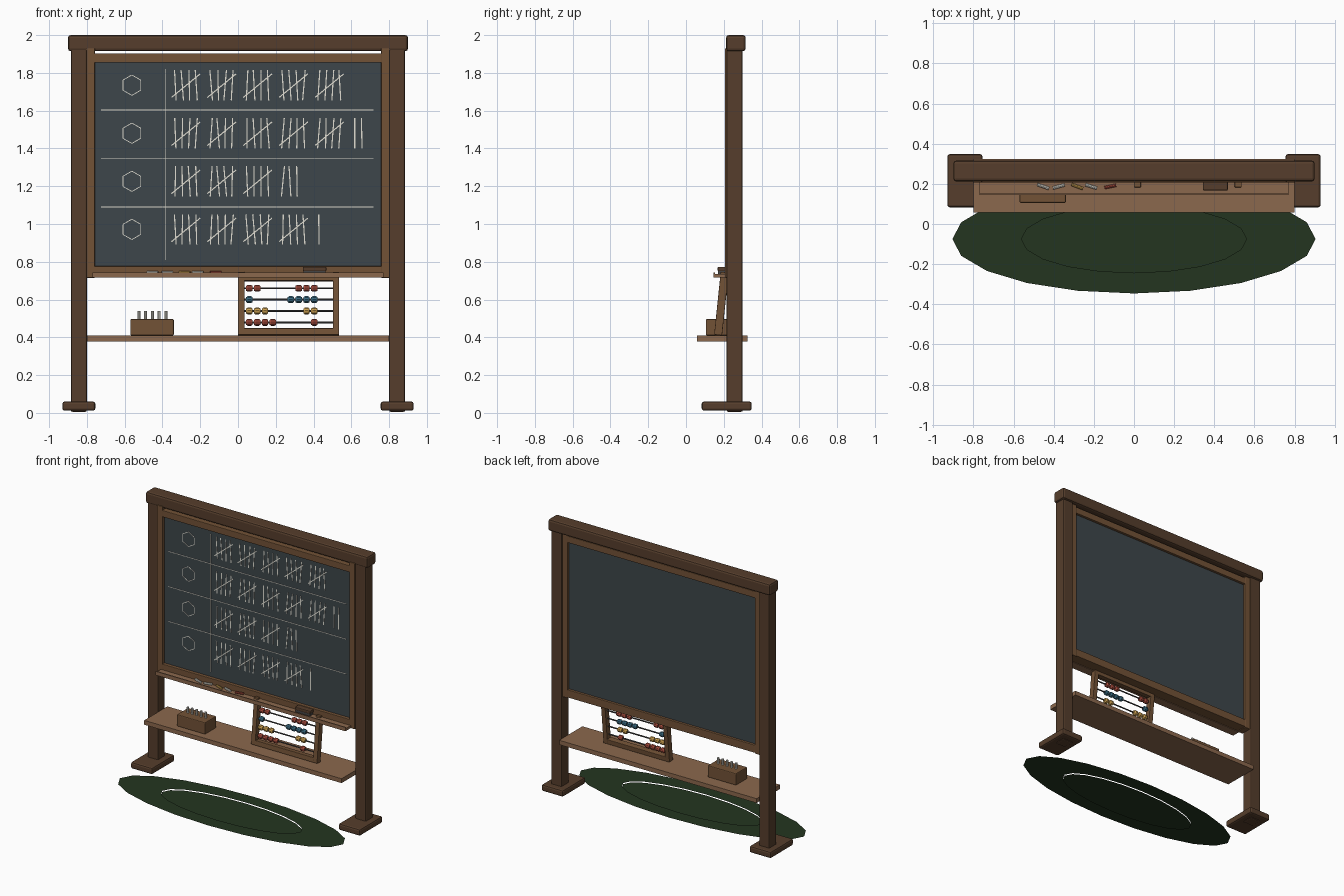
import bpy, bmesh, math, random
from mathutils import Matrix, Vector

if "Cube" in bpy.data.objects:
    bpy.data.objects.remove(bpy.data.objects["Cube"])

random.seed(4)


def material(name, r, g, b):
    m = bpy.data.materials.new(name)
    m.diffuse_color = (r, g, b, 1)
    m.use_nodes = True
    m.node_tree.nodes["Principled BSDF"].inputs["Base Color"].default_value = m.diffuse_color
    return m


DARK = material("dark_wood", .093, .048, .025)
MID = material("frame_wood", .17, .085, .037)
LIGHT = material("shelf_wood", .26, .14, .075)
SLATE = material("slate", .048, .061, .069)
GREEN = material("mat_green", .017, .036, .014)
CHALK = material("white_chalk", .75, .73, .65)
RED = material("red", .38, .07, .045)
BLUE = material("blue", .04, .14, .21)
YELLOW = material("yellow", .6, .35, .08)
METAL = material("rod_dark", .06, .06, .06)


def finish(name, bm, mat, matrix=Matrix()):
    bmesh.ops.recalc_face_normals(bm, faces=bm.faces)
    me = bpy.data.meshes.new(name)
    bm.to_mesh(me)
    bm.free()
    me.materials.append(mat)
    ob = bpy.data.objects.new(name, me)
    ob.matrix_world = matrix
    bpy.context.collection.objects.link(ob)
    return ob


def box(name, x, y, z, mat, bevel=0, matrix=Matrix()):
    """Box from (min, max) ranges, with optional bevelled edges."""
    bm = bmesh.new()
    size = Matrix.Diagonal((x[1] - x[0], y[1] - y[0], z[1] - z[0], 1))
    mid = Matrix.Translation((sum(x) / 2, sum(y) / 2, sum(z) / 2))
    bmesh.ops.create_cube(bm, size=1, matrix=mid @ size)
    if bevel:
        bmesh.ops.bevel(bm, geom=bm.edges[:], offset=bevel, segments=2,
                        profile=.5, affect='EDGES')
    return finish(name, bm, mat, matrix)


def stick(name, p, q, r, mat, sides=8, matrix=Matrix()):
    """Cylinder between two points."""
    p, q = Vector(p), Vector(q)
    rot = (q - p).to_track_quat('Z', 'Y').to_matrix().to_4x4()
    bm = bmesh.new()
    bmesh.ops.create_cone(bm, cap_ends=True, segments=sides, radius1=r, radius2=r,
                          depth=(q - p).length,
                          matrix=Matrix.Translation((p + q) / 2) @ rot)
    return finish(name, bm, mat, matrix)


# Posts, feet and frame stiles on both sides
for s, side in ((-1, "left"), (1, "right")):
    def span(a, b):
        return sorted((s * a, s * b))
    box(side + "_post", span(.80, .885), (.215, .30), (.006, 1.93), DARK, .008)
    box(side + "_foot", span(.755, .93), (.083, .348), (.012, .06), DARK, .012)
    box(side + "_frame_stile", span(.758, .802), (.206, .288), (.715, 1.93), MID, .003)

# Top beam, rails and slate
box("top_beam", (-.90, .90), (.212, .316), (1.915, 2.0), DARK, .014)
box("top_rail", (-.76, .76), (.206, .288), (1.855, 1.903), MID, .003)
box("bottom_rail", (-.76, .76), (.206, .288), (.72, .777), MID, .003)
BOARD_Y = .23
box("slate_board", (-.765, .765), (BOARD_Y, .27), (.77, 1.86), SLATE)

# Chalk tray and lower shelf
box("chalk_tray", (-.77, .77), (.145, .21), (.716, .735), LIGHT)
box("tray_lip", (-.77, .77), (.145, .153), (.735, .744), LIGHT)
box("lower_shelf", (-.80, .80), (.057, .325), (.378, .41), LIGHT)

# Chalk marks: ruled lines, six-sided tokens, tally strokes
marks = bmesh.new()


def stroke(x0, z0, x1, z1, w=.005):
    d = Vector((x1 - x0, 0, z1 - z0))
    m = (Matrix.Translation(((x0 + x1) / 2, BOARD_Y - .001, (z0 + z1) / 2))
         @ Matrix.Rotation(-math.atan2(d.z, d.x), 4, 'Y')
         @ Matrix.Diagonal((d.length, .003, w, 1)))
    bmesh.ops.create_cube(marks, size=1, matrix=m)


stroke(-.383, .81, -.383, 1.82, .004)
for z in (1.603, 1.345, 1.09):
    stroke(-.725, z, .718, z, .004)
for row, count in enumerate((25, 27, 18, 21)):
    z = 1.735 - .2545 * row
    for k in range(6):
        a, b = (math.pi / 6 + math.pi / 3 * (k + j) for j in (0, 1))
        stroke(-.562 + .054 * math.cos(a), z + .054 * math.sin(a),
               -.562 + .054 * math.cos(b), z + .054 * math.sin(b), .004)
    for n in range(count):
        start = -.332 + .19 * (n // 5)
        if n % 5 == 4:
            stroke(start - .02, z - .065, start + .132, z + .06, .006)
        else:
            x = start + .037 * (n % 5)
            lean = random.uniform(-.008, .008)
            stroke(x - lean, z - .08, x + lean, z + .08, .006)
finish("chalk_marks", marks, CHALK)

# Loose chalks and eraser on the tray
for i, (x, mat, turn) in enumerate(((-.453, CHALK, .01), (-.375, CHALK, -.008),
                                    (-.283, YELLOW, .011), (-.213, CHALK, .009),
                                    (-.118, RED, -.006))):
    stick(f"tray_chalk_{i + 1}", (x - .029, .187 + turn, .743),
          (x + .029, .187 - turn, .743), .008, mat)
box("eraser_felt", (.348, .463), (.17, .208), (.735, .755), METAL)
box("eraser_handle", (.343, .468), (.167, .211), (.75, .773), DARK, .006)

# Chalk box on the shelf with standing sticks
box("chalk_box", (-.57, -.34), (.105, .235), (.41, .497), MID, .006)
for i in range(5):
    x = -.525 + .036 * i
    stick(f"box_chalk_{i + 1}", (x, .17, .48), (x, .17, .54), .008, CHALK)

# Abacus leaning back against the tray
lean = Matrix.Translation((0, .17, .412)) @ Matrix.Rotation(-.104, 4, 'X')
D = (-.021, .021)
box("abacus_left_side", (0, .034), D, (0, .335), MID, .003, lean)
box("abacus_right_side", (.502, .536), D, (0, .335), MID, .003, lean)
box("abacus_bottom", (.03, .506), D, (0, .035), MID, .003, lean)
box("abacus_top", (.03, .506), D, (.287, .32), MID, .003, lean)


def bead(name, x, z, mat):
    """Short barrel with chamfered ends, threaded along x."""
    bm = bmesh.new()
    rings = []
    for dx, r in ((-.017, .013), (-.009, .0185), (.009, .0185), (.017, .013)):
        rings.append([bm.verts.new((x + dx, r * math.cos(k * math.pi / 5),
                                    z + r * math.sin(k * math.pi / 5)))
                      for k in range(10)])
    for a, b in zip(rings, rings[1:]):
        for k in range(10):
            bm.faces.new((a[k], a[k - 1], b[k - 1], b[k]))
    bm.faces.new(rings[0])
    bm.faces.new(rings[-1])
    finish(name, bm, mat, lean)


for row, (left, right, mat) in enumerate(((2, 3, RED), (1, 4, BLUE),
                                          (3, 2, YELLOW), (4, 1, RED))):
    z = .249 - .0605 * row
    stick(f"abacus_rod_{row + 1}", (.03, 0, z), (.506, 0, z), .005, METAL, 8, lean)
    xs = [.06 + .0415 * i for i in range(left)] + [.404 - .0415 * i for i in range(right)]
    for i, x in enumerate(xs):
        bead(f"bead_{row + 1}_{i + 1}", x, z, mat)

# Ground mat: flat 20-sided oval with a slightly sunken centre
mat_bm = bmesh.new()


def oval(f, z):
    return [mat_bm.verts.new((.905 * f * math.cos(k * math.pi / 10),
                              -.075 + .271 * f * math.sin(k * math.pi / 10), z))
            for k in range(20)]


outer, inner = oval(1, .008), oval(.62, .008)
for k in range(20):
    mat_bm.faces.new((outer[k - 1], outer[k], inner[k], inner[k - 1]))
mat_bm.faces.new(oval(.62, 0))
finish("ground_mat", mat_bm, GREEN)
